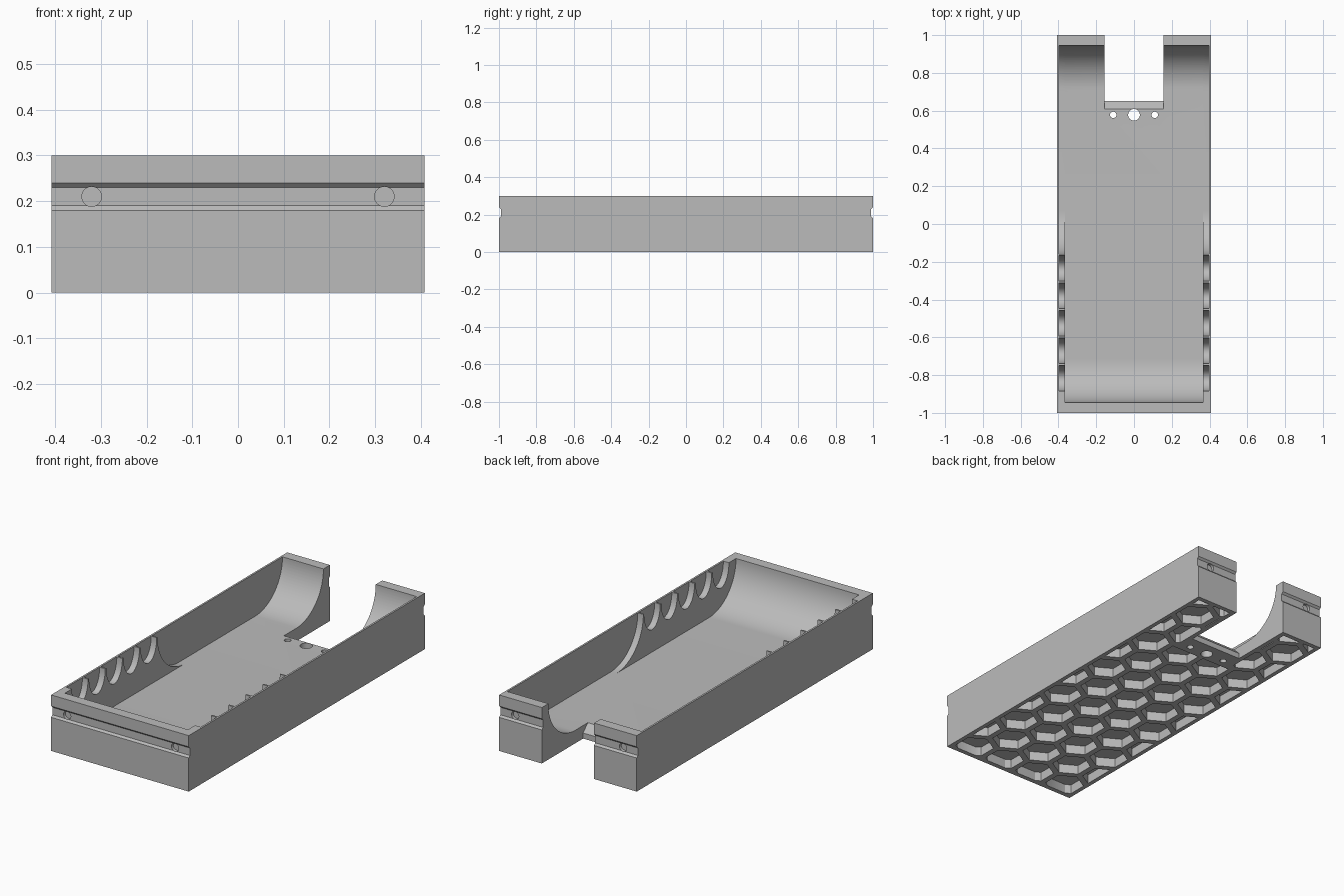
import bpy, bmesh, math
from mathutils import Vector

if "Cube" in bpy.data.objects:
    bpy.data.objects.remove(bpy.data.objects["Cube"])

grey = bpy.data.materials.new("plain_grey")
grey.diffuse_color = (0.5, 0.5, 0.5, 1)
grey.use_nodes = True
grey.node_tree.nodes["Principled BSDF"].inputs["Base Color"].default_value = grey.diffuse_color

W, L, H = 0.408, 1.0, 0.3      # half width, half length, height
FLOOR, R = 0.07, 0.23          # floor height, end curve radius
INNER, THICK = 0.398, 0.365    # inner wall positions, rear and front


def finish(name, bm):
    bmesh.ops.recalc_face_normals(bm, faces=bm.faces)
    me = bpy.data.meshes.new(name)
    bm.to_mesh(me)
    bm.free()
    ob = bpy.data.objects.new(name, me)
    bpy.context.collection.objects.link(ob)
    me.materials.append(grey)
    return ob


def add_prism(bm, pts, offset):
    """Extrude a closed loop of 3D points along offset."""
    face = bm.faces.new([bm.verts.new(p) for p in pts])
    ext = bmesh.ops.extrude_face_region(bm, geom=[face], use_keep_orig=True)
    verts = [g for g in ext["geom"] if isinstance(g, bmesh.types.BMVert)]
    bmesh.ops.translate(bm, verts=verts, vec=offset)


def yz_prism(bm, pts, x0, x1):
    add_prism(bm, [(x0, y, z) for y, z in pts], (x1 - x0, 0, 0))


def add_rod(bm, centre, radius, axis, length):
    """Round rod starting at centre, running along y or z."""
    ring = []
    for i in range(32):
        a = 2 * math.pi * i / 32
        c, s = radius * math.cos(a), radius * math.sin(a)
        off = (c, 0, s) if axis == "y" else (c, s, 0)
        ring.append(Vector(centre) + Vector(off))
    add_prism(bm, ring, (0, length, 0) if axis == "y" else (0, 0, length))


def trough(y0, y1):
    """Flat floor sweeping up in a quarter circle at each end."""
    pts = [(y0, H + 0.05)]
    for cy, start in ((y0 + R, 180), (y1 - R, 270)):
        for i in range(25):
            a = math.radians(start + 90 * i / 24)
            pts.append((cy + R * math.cos(a), FLOOR + R + R * math.sin(a)))
    return pts + [(y1, H + 0.05)]


def cut(target, name, bm):
    cutter = finish(name, bm)
    mod = target.modifiers.new(name, "BOOLEAN")
    mod.object, mod.operation, mod.solver = cutter, "DIFFERENCE", "EXACT"
    bpy.context.view_layer.objects.active = target
    bpy.ops.object.modifier_apply(modifier=name)
    bpy.data.objects.remove(cutter)


# Tray block with a shallow groove across each end
half = [(L, 0), (L, 0.18), (L - 0.01, 0.19), (L - 0.01, 0.23), (L, 0.24), (L, H)]
bm = bmesh.new()
yz_prism(bm, half + [(-y, z) for y, z in reversed(half)], -W, W)
tray = finish("tray", bm)

# Main cavity, then the wider rear part
bm = bmesh.new()
yz_prism(bm, trough(-0.945, 0.945), -THICK, THICK)
cut(tray, "main_cavity", bm)
bm = bmesh.new()
yz_prism(bm, trough(-0.16, 0.945), -INNER, INNER)
cut(tray, "wide_cavity", bm)

# Scallops along the thick front side walls
bm = bmesh.new()
for side in (-1, 1):
    for k in range(5):
        cy = -0.235 - 0.1455 * k
        pts = [(cy - 0.068, H + 0.05)]
        for i in range(21):
            a = math.pi + math.pi * i / 20
            pts.append((cy + 0.068 * math.cos(a), H + 0.11 * math.sin(a)))
        pts.append((cy + 0.068, H + 0.05))
        yz_prism(bm, pts, side * 0.34, side * INNER)
cut(tray, "scallops", bm)

# Rear notch with a bevelled floor lip
bm = bmesh.new()
yz_prism(bm, [(0.65, -0.1), (0.65, 0.03), (0.60, 0.08), (0.60, 0.4),
              (1.1, 0.4), (1.1, -0.1)], -0.155, 0.155)
cut(tray, "rear_notch", bm)

# Honeycomb pockets under the floor, trimmed to a border and a pad at the notch
bm = bmesh.new()
PITCH, ROW = 0.2, 0.175
rad = 0.098
for row in range(-7, 8):
    for col in range(-3, 4):
        cx = (col + 0.5 * (row % 2)) * PITCH
        cy = -0.035 + row * ROW
        bm.faces.new([bm.verts.new((cx + rad * math.sin(math.pi * i / 3),
                                    cy + rad * math.cos(math.pi * i / 3), -0.05))
                      for i in range(6)])


def slice_faces(co, no, clear):
    bmesh.ops.bisect_plane(bm, geom=bm.verts[:] + bm.edges[:] + bm.faces[:],
                           plane_co=co, plane_no=no, clear_outer=clear)


for s in (-1, 1):
    slice_faces((s * 0.385, 0, 0), (s, 0, 0), True)
    slice_faces((0, s * 0.975, 0), (0, s, 0), True)
    slice_faces((s * 0.18, 0, 0), (1, 0, 0), False)
slice_faces((0, 0.53, 0), (0, 1, 0), False)


def in_pad(f):
    c = f.calc_center_median()
    return (abs(c.x) < 0.18 and c.y > 0.53) or f.calc_area() < 1e-4


bmesh.ops.delete(bm, geom=[f for f in bm.faces if in_pad(f)], context="FACES")
ext = bmesh.ops.extrude_face_region(bm, geom=bm.faces[:], use_keep_orig=True)
bmesh.ops.translate(bm, verts=[g for g in ext["geom"] if isinstance(g, bmesh.types.BMVert)],
                    vec=(0, 0, 0.10))
cut(tray, "floor_pockets", bm)

# Screw holes by the notch, and round sockets in both end grooves
bm = bmesh.new()
for x, r in ((-0.11, 0.017), (0, 0.031), (0.11, 0.017)):
    add_rod(bm, (x, 0.578, -0.05), r, "z", 0.2)
for x in (-0.32, 0.32):
    add_rod(bm, (x, -1.05, 0.21), 0.0215, "y", 0.075)
    add_rod(bm, (x, 0.975, 0.21), 0.0215, "y", 0.075)
cut(tray, "holes", bm)

# Keep edges crisp and curves smooth
bpy.ops.object.select_all(action="DESELECT")
tray.select_set(True)
bpy.context.view_layer.objects.active = tray
bpy.ops.object.shade_smooth_by_angle(angle=math.radians(30))
